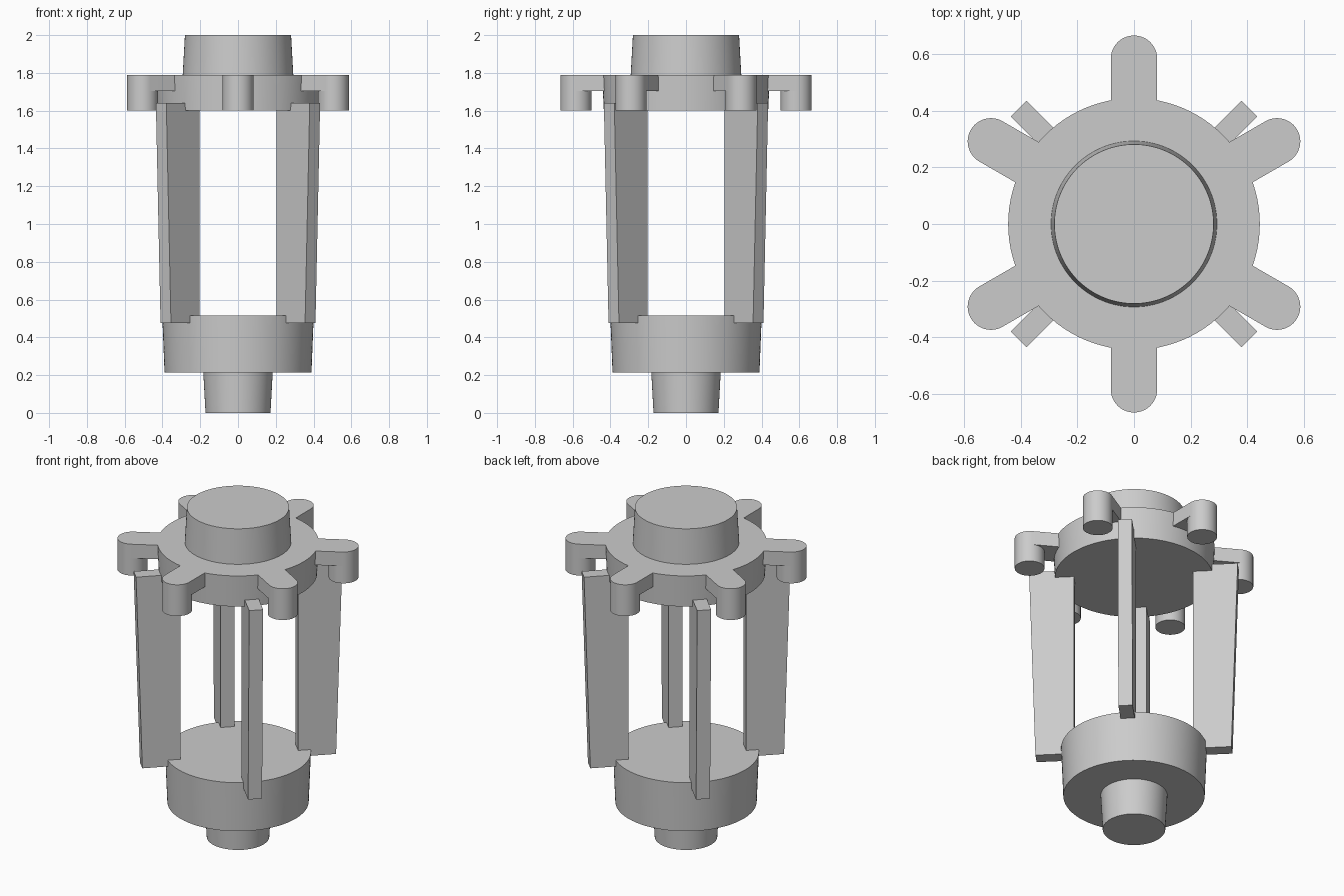
import bpy
import bmesh
from math import cos, sin, pi, radians
from mathutils import Matrix

cube = bpy.data.objects.get("Cube")
if cube:
    bpy.data.objects.remove(cube, do_unlink=True)

grey = bpy.data.materials.new("plain_grey")
grey.use_nodes = True
colour = (0.6, 0.6, 0.6, 1)
grey.diffuse_color = colour
grey.node_tree.nodes["Principled BSDF"].inputs["Base Color"].default_value = colour


def finish(name, bm, smooth=True):
    bmesh.ops.recalc_face_normals(bm, faces=bm.faces)
    mesh = bpy.data.meshes.new(name)
    bm.to_mesh(mesh)
    bm.free()
    mesh.materials.append(grey)
    obj = bpy.data.objects.new(name, mesh)
    bpy.context.collection.objects.link(obj)
    if smooth:
        bpy.ops.object.select_all(action="DESELECT")
        obj.select_set(True)
        bpy.context.view_layer.objects.active = obj
        bpy.ops.object.shade_smooth_by_angle(angle=radians(30))
    return obj


def drum(name, z0, z1, r0, r1):
    """Tapered round body between two heights."""
    bm = bmesh.new()
    bmesh.ops.create_cone(bm, cap_ends=True, segments=96, radius1=r0, radius2=r1,
                          depth=z1 - z0,
                          matrix=Matrix.Translation((0, 0, (z0 + z1) / 2)))
    return finish(name, bm)


def extrude(bm, outline, direction):
    """Solid from a planar outline pushed along a direction."""
    face = bm.faces.new([bm.verts.new(p) for p in outline])
    made = bmesh.ops.extrude_face_region(bm, geom=[face])["geom"]
    verts = [v for v in made if isinstance(v, bmesh.types.BMVert)]
    bmesh.ops.translate(bm, verts=verts, vec=direction)


# Stacked round bodies
drum("bottom_spigot", 0, 0.22, 0.172, 0.184)
drum("lower_drum", 0.215, 0.515, 0.389, 0.401)
drum("upper_disc", 1.6, 1.79, 0.435, 0.444)
drum("top_cap", 1.785, 2, 0.293, 0.281)

# Six lugs: a round-ended arm with a post hanging from its tip
REACH, HALF = 0.583, 0.082
arc = [(REACH + HALF * cos(a), HALF * sin(a))
       for a in (-pi / 2 + pi * i / 24 for i in range(25))]
for i in range(6):
    bm = bmesh.new()
    arm = [(0.3, -HALF)] + arc + [(0.3, HALF)]
    extrude(bm, [(x, y, 1.705) for x, y in arm], (0, 0, 0.085))
    post = arc + [(2 * REACH - x, -y) for x, y in arc[1:-1]]
    extrude(bm, [(x, y, 1.6) for x, y in post], (0, 0, 0.105))
    # Remove the hidden joint so the post and arm read as one piece
    bmesh.ops.remove_doubles(bm, verts=bm.verts, dist=0.0001)
    lug = finish("lug_%d" % (i + 1), bm)
    lug.rotation_euler.z = radians(30 + 60 * i)

# Four tapered upright fins on the diagonals
INNER, THICK = 0.329, 0.078
for i in range(4):
    bm = bmesh.new()
    side = [(INNER, 0.477), (0.541, 0.477), (0.576, 1.64), (INNER, 1.64)]
    extrude(bm, [(x, -THICK / 2, z) for x, z in side], (0, THICK, 0))
    fin = finish("fin_%d" % (i + 1), bm, smooth=False)
    fin.rotation_euler.z = radians(45 + 90 * i)
